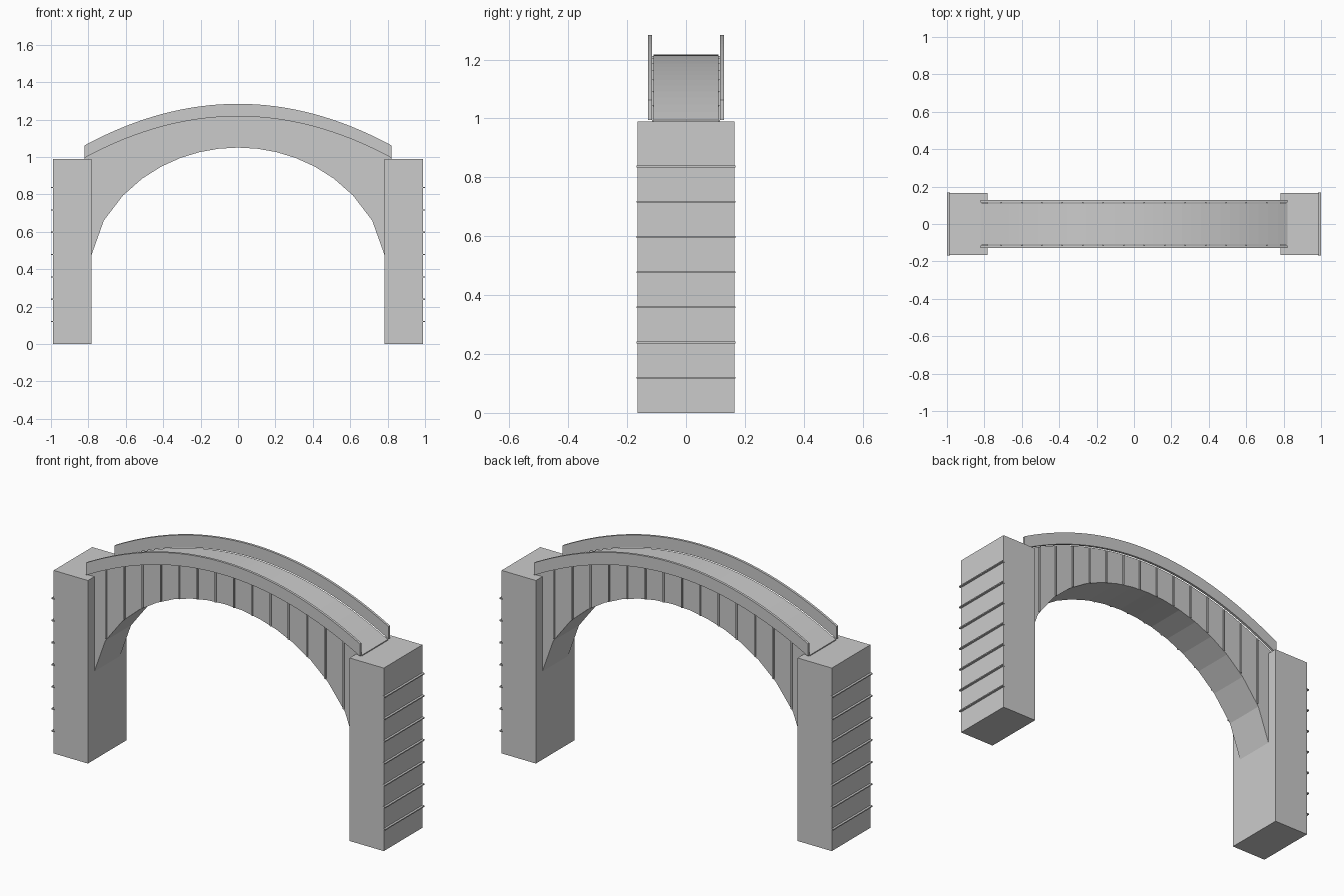
import bpy, bmesh, math

if "Cube" in bpy.data.objects:
    bpy.data.objects.remove(bpy.data.objects["Cube"])

HALF, N = 0.82, 16          # half span and number of arch segments


def top(x):
    return 1.217 - 0.222 * (x / HALF) ** 2


def under(x):
    x = abs(x)
    last = HALF * (N - 2) / N
    ell = lambda v: 0.294 + 0.756 * math.sqrt(1 - (v / HALF) ** 2)
    if x <= last:
        # straight chords between arch vertices
        step = 2 * HALF / N
        a = math.floor(x / step) * step
        b = min(a + step, last)
        t = 0 if b - a < 1e-6 else (x - a) / (b - a)
        return ell(a) * (1 - t) + ell(b) * t
    return ell(last) - (x - last) * 2.8


def finish(bm, name):
    bmesh.ops.recalc_face_normals(bm, faces=bm.faces)
    me = bpy.data.meshes.new(name)
    bm.to_mesh(me)
    bm.free()
    ob = bpy.data.objects.new(name, me)
    bpy.context.collection.objects.link(ob)
    return ob


def box(name, x0, x1, y0, y1, z0, z1):
    bm = bmesh.new()
    bmesh.ops.create_cube(bm, size=1)
    for v in bm.verts:
        v.co.x = x0 + (v.co.x + 0.5) * (x1 - x0)
        v.co.y = y0 + (v.co.y + 0.5) * (y1 - y0)
        v.co.z = z0 + (v.co.z + 0.5) * (z1 - z0)
    return finish(bm, name)


def band(name, low, high, y0, y1, n):
    """Strip spanning the bridge between two height curves."""
    bm = bmesh.new()
    rings = []
    for i in range(n + 1):
        x = HALF * (2 * i / n - 1)
        rings.append([bm.verts.new(p) for p in (
            (x, y0, low(x)), (x, y1, low(x)), (x, y1, high(x)), (x, y0, high(x)))])
    for a, b in zip(rings, rings[1:]):
        for k in range(4):
            m = (k + 1) % 4
            bm.faces.new((a[k], a[m], b[m], b[k]))
    bm.faces.new(rings[0])
    bm.faces.new(rings[-1][::-1])
    return finish(bm, name)


# Arch body: vertices shared with the straight chords of the underside
arch_under = lambda x: under(round(x, 6))
step = 2 * HALF / N
bm = bmesh.new()
rings = []
xs = [step * (i / 2) for i in range(-N, N + 1)]
for x in xs:
    rings.append([bm.verts.new(p) for p in (
        (x, -0.11, under(x)), (x, 0.11, under(x)), (x, 0.11, top(x)), (x, -0.11, top(x)))])
for a, b in zip(rings, rings[1:]):
    for k in range(4):
        m = (k + 1) % 4
        bm.faces.new((a[k], a[m], b[m], b[k]))
bm.faces.new(rings[0])
bm.faces.new(rings[-1][::-1])
finish(bm, "arch_body")

for s, side in ((-1, "front"), (1, "back")):
    # Parapet walls beside the deck
    y0, y1 = sorted((s * 0.116, s * 0.129))
    band("parapet_" + side, top, lambda x: top(x) + 0.067, y0, y1, 32)
    # Upright joint ribs on the arch sides
    for i in range(1, 15):
        x = HALF * (2 * i / 15 - 1)
        y0, y1 = sorted((s * 0.105, s * 0.116))
        z0 = max(under(x - 0.004), under(x + 0.004))
        box(f"joint_{side}_{i}", x - 0.004, x + 0.004, y0, y1, z0, top(x) - 0.004)

for s, side in ((-1, "left"), (1, "right")):
    # Square piers
    x0, x1 = sorted((s * 0.783, s * 0.988))
    box("pier_" + side, x0, x1, -0.165, 0.165, 0, 0.99)
    # Horizontal course strips on the outer faces
    for i in range(1, 8):
        z = 0.1195 * i
        x0, x1 = sorted((s * 0.984, s * 1.0))
        box(f"course_{side}_{i}", x0, x1, -0.168, 0.168, z - 0.003, z + 0.003)
